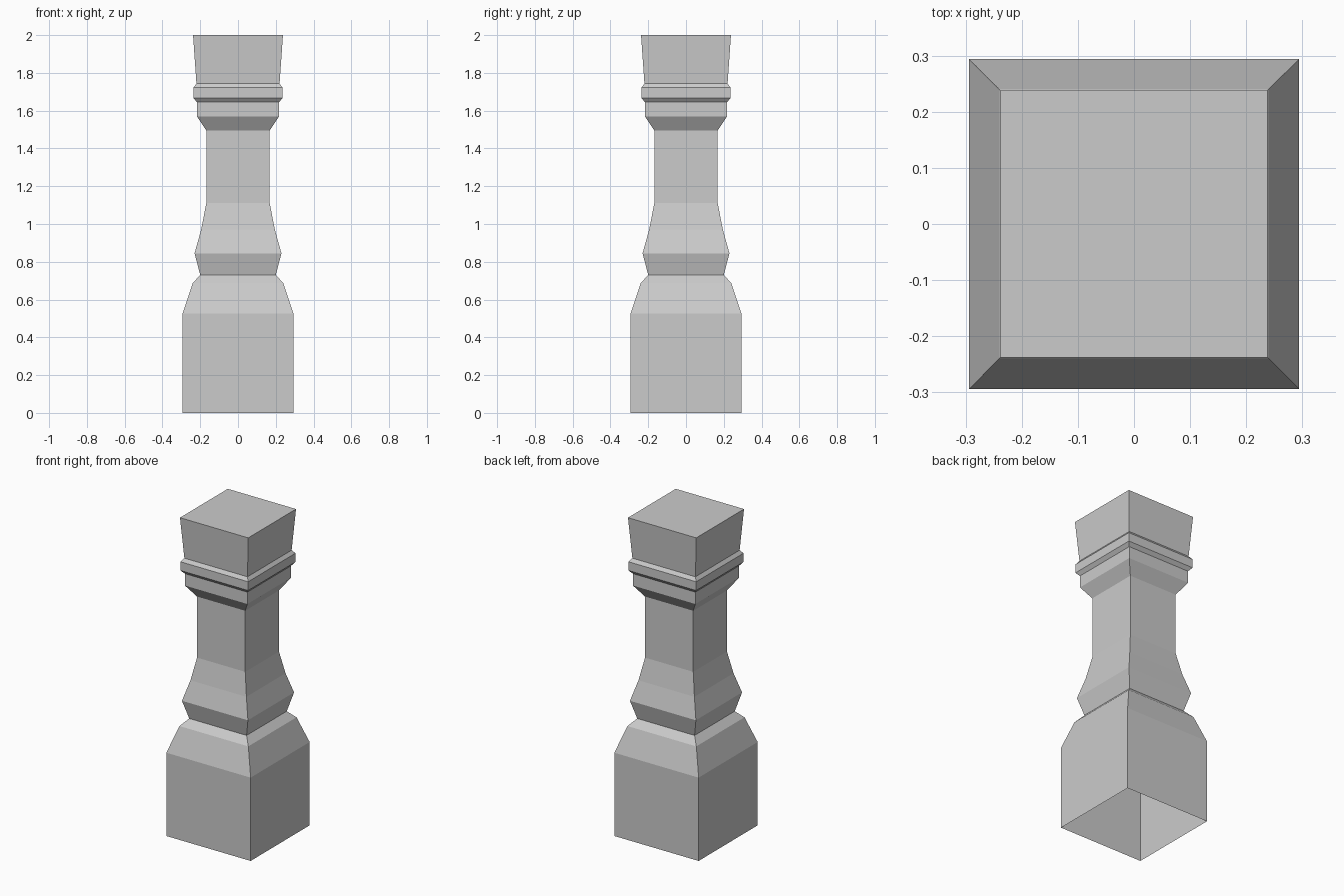
import bpy, bmesh

if "Cube" in bpy.data.objects:
    bpy.data.objects.remove(bpy.data.objects["Cube"])

# Square profile of the post: (half width, height)
PROFILE = [
    (0.294, 0.0), (0.294, 0.525),                    # plinth
    (0.24, 0.687), (0.20, 0.73),                     # sloped shoulder
    (0.23, 0.845), (0.195, 0.97), (0.168, 1.11),     # flared foot of shaft
    (0.168, 1.495),                                  # shaft
    (0.218, 1.57), (0.218, 1.645),                   # collar
    (0.236, 1.667), (0.236, 1.722), (0.22, 1.743),   # moulding
    (0.238, 2.0),                                    # cap block
]


def square_loft(name, profile):
    """Stack square rings into a shell, open below and closed on top."""
    bm = bmesh.new()
    rings = [[bm.verts.new((sx * r, sy * r, z))
              for sx, sy in ((-1, -1), (1, -1), (1, 1), (-1, 1))]
             for r, z in profile]
    for low, high in zip(rings, rings[1:]):
        for i in range(4):
            j = (i + 1) % 4
            bm.faces.new((low[i], low[j], high[j], high[i]))
    bm.faces.new(rings[-1])
    mesh = bpy.data.meshes.new(name)
    bm.to_mesh(mesh)
    bm.free()
    obj = bpy.data.objects.new(name, mesh)
    bpy.context.collection.objects.link(obj)
    return obj


square_loft("baluster_post", PROFILE)
